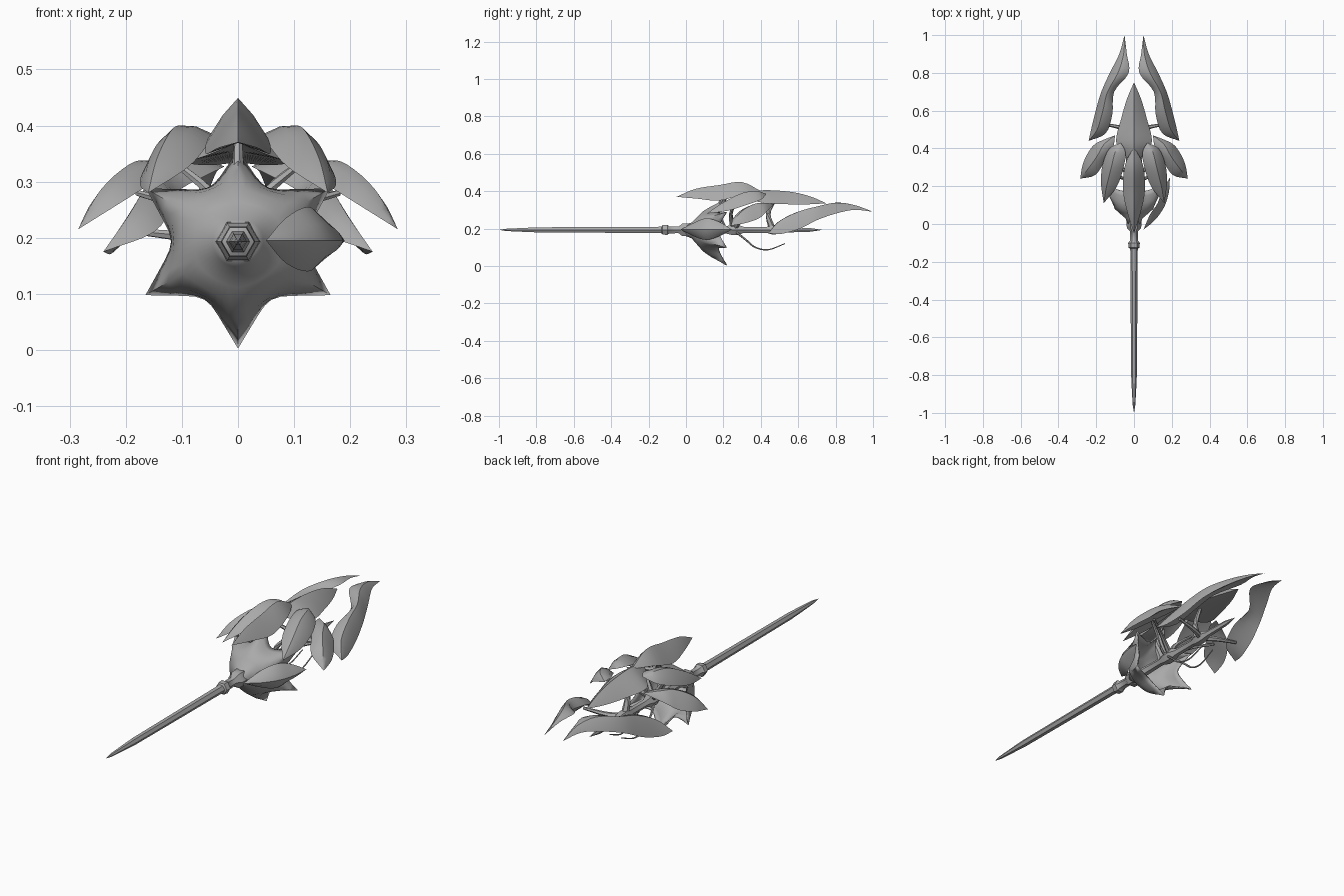
import bpy, bmesh, math
from mathutils import Vector

if "Cube" in bpy.data.objects:
    bpy.data.objects.remove(bpy.data.objects["Cube"])

AXIS_Z = 0.193
metal = bpy.data.materials.new("grey metal")
metal.diffuse_color = (0.4, 0.4, 0.4, 1)
metal.use_nodes = True
metal.node_tree.nodes["Principled BSDF"].inputs["Base Color"].default_value = metal.diffuse_color


def finish(name, bm, angle=40):
    bmesh.ops.remove_doubles(bm, verts=bm.verts, dist=0.0005)
    bmesh.ops.recalc_face_normals(bm, faces=bm.faces)
    mesh = bpy.data.meshes.new(name)
    bm.to_mesh(mesh)
    bm.free()
    obj = bpy.data.objects.new(name, mesh)
    bpy.context.collection.objects.link(obj)
    mesh.materials.append(metal)
    bpy.ops.object.select_all(action='DESELECT')
    obj.select_set(True)
    bpy.context.view_layer.objects.active = obj
    bpy.ops.object.shade_smooth_by_angle(angle=math.radians(angle))
    return obj


def skin(bm, rings, closed=True):
    rows = [[bm.verts.new(p) for p in ring] for ring in rings]
    n = len(rows[0])
    for a, b in zip(rows, rows[1:]):
        for i in range(n if closed else n - 1):
            j = (i + 1) % n
            bm.faces.new((a[i], a[j], b[j], b[i]))


def spline(pts, steps=4):
    """Catmull-Rom curve through the points."""
    pts = [Vector(p) for p in pts]
    ext = [2 * pts[0] - pts[1]] + pts + [2 * pts[-1] - pts[-2]]
    out = []
    for k in range(1, len(ext) - 2):
        a, b, c, d = ext[k - 1:k + 3]
        for s in range(steps):
            t = s / steps
            out.append(0.5 * (2 * b + (c - a) * t + (2 * a - 5 * b + 4 * c - d) * t * t
                              + (3 * b - a - 3 * c + d) * t ** 3))
    return out + [pts[-1]]


def leaf(name, start, stations, end, side=1, bulge=0.2):
    """Keeled blade: stations hold inner edge, ridge and outer edge points."""
    flip = Vector((side, 1, 1))
    lines = [spline([start] + [s[k] for s in stations] + [end]) for k in range(3)]
    rings = []
    for a, r, b in zip(*lines):
        mid = (a + b) / 2
        up = r - mid
        under = mid + up * 0.25
        ring = [a, (a + r) / 2 + up * bulge, r, (r + b) / 2 + up * bulge, b, under]
        rings.append([p * flip for p in ring])
    bm = bmesh.new()
    skin(bm, rings)
    return finish(name, bm)


def crest(name, start, half, end):
    """Leaf centred on x = 0, from half-width, edge y, edge z, ridge y, ridge z."""
    st = [((-w, ey, ez), (0, ry, rz), (w, ey, ez)) for w, ey, ez, ry, rz in half]
    leaf(name, start, st, end, bulge=0.08)


def tube(name, pts, radius, sides=6):
    path = spline(pts)
    rings = []
    for i, p in enumerate(path):
        d = (path[min(i + 1, len(path) - 1)] - path[max(i - 1, 0)]).normalized()
        u = d.cross(Vector((0.3, 0.1, 1))).normalized()
        v = d.cross(u)
        r = radius * (1 - 0.6 * i / (len(path) - 1))
        rings.append([p + r * (u * math.cos(math.tau * k / sides)
                               + v * math.sin(math.tau * k / sides)) for k in range(sides)])
    bm = bmesh.new()
    skin(bm, rings)
    bmesh.ops.holes_fill(bm, edges=bm.edges)
    finish(name, bm)


# Hexagonal shaft with collar, hub and rear spike
profile = [(-1, 0), (-.96, .007), (-.85, .013), (-.78, .016), (-.15, .019), (-.13, .021),
           (-.125, .029), (-.1, .031), (-.09, .022), (-.04, .02), (-.02, .038), (.02, .04),
           (.05, .022), (.2, .018), (.24, .03), (.28, .03), (.31, .018), (.43, .018),
           (.46, .028), (.5, .026), (.53, .016), (.66, .012), (.73, 0)]
bm = bmesh.new()
skin(bm, [[(r * math.cos(math.tau * k / 6), y, AXIS_Z + r * math.sin(math.tau * k / 6))
           for k in range(6)] for y, r in profile])
finish("shaft", bm)

# Flared six-pointed bell guard
bm = bmesh.new()
rings = []
for y, r, star in [(-.01, .03, 0), (.03, .045, 0), (.06, .08, .02), (.085, .108, .06),
                   (.125, .13, .12), (.165, .144, .18), (.195, .155, .23)]:
    ring = []
    for k in range(48):
        a = math.tau * k / 48 + math.pi / 2
        wave = 1 - 2 * abs(math.sin(3 * (a - math.pi / 2))) ** 0.8
        top = 1 - 0.13 * max(0, math.sin(a)) ** 4
        rad = r * (1 + star * wave) * top
        ring.append((rad * math.cos(a), y + star * .09 * wave, AXIS_Z + rad * math.sin(a)))
    rings.append(ring)
skin(bm, rings)
bell = finish("bell_guard", bm, 50)
mod = bell.modifiers.new("thickness", 'SOLIDIFY')
mod.thickness = 0.006

# Single claw on the right of the guard
leaf("side_claw", (.05, -.03, .195),
     [((.085, .05, .235), (.11, .02, .195), (.085, .05, .155)),
      ((.125, .11, .255), (.16, .09, .195), (.125, .11, .14)),
      ((.15, .18, .235), (.185, .17, .195), (.15, .18, .16))], (.19, .245, .195))

# Central crest plates
crest("front_crest", (0, -.05, .37),
      [(.035, .06, .36, .05, .412), (.058, .18, .35, .18, .433),
       (.048, .31, .385, .3, .448)], (0, .41, .395))
crest("rear_crest", (0, .31, .37),
      [(.06, .38, .345, .38, .4), (.095, .44, .335, .45, .405),
       (.07, .55, .33, .57, .395), (.038, .66, .33, .67, .37)], (0, .75, .335))

# Mirrored petals, prongs and struts
for side, label in ((1, "right"), (-1, "left")):
    leaf("upper_petal_" + label, (.16, .11, .28),
         [((.09, .2, .325), (.145, .2, .34), (.175, .22, .295)),
          ((.055, .3, .365), (.12, .3, .39), (.165, .32, .325)),
          ((.045, .38, .385), (.1, .38, .4), (.13, .4, .355))], (.07, .43, .385), side)
    leaf("lower_petal_" + label, (.285, .24, .215),
         [((.205, .26, .265), (.245, .29, .285), (.27, .32, .23)),
          ((.15, .34, .3), (.195, .36, .33), (.235, .39, .255)),
          ((.11, .41, .325), (.16, .42, .338), (.195, .43, .29))], (.1, .47, .33), side)
    leaf("prong_" + label, (.24, .44, .175),
         [((.15, .48, .21), (.195, .5, .24), (.225, .51, .172)),
          ((.115, .58, .26), (.165, .6, .29), (.2, .61, .2)),
          ((.105, .7, .285), (.14, .7, .318), (.173, .7, .245)),
          ((.028, .8, .325), (.085, .8, .338), (.128, .8, .28)),
          ((.038, .9, .318), (.055, .9, .326), (.078, .9, .3))], (.05, 1, .29), side)
    # Struts from shaft to plates
    tube("prong_strut_" + label, [(0, .48, .195), (side * .07, .51, .2), (side * .17, .53, .21)], .016)
    tube("petal_strut_" + label, [(0, .26, .2), (side * .08, .3, .25), (side * .18, .36, .28)], .014)
    tube("upper_strut_" + label, [(0, .25, .2), (side * .05, .24, .28), (side * .12, .27, .34)], .014)
    # Drooping tendrils
    tube("tendril_" + label, [(side * .02, .27, .18), (side * .035, .32, .14), (side * .04, .37, .1),
                              (side * .035, .44, .087), (side * .03, .53, .12)], .006)

# Braces under the crests
tube("crest_brace", [(0, .2, .2), (0, .17, .29), (0, .2, .38)], .018)
tube("rear_brace", [(0, .46, .2), (0, .44, .28), (0, .48, .36)], .018)
